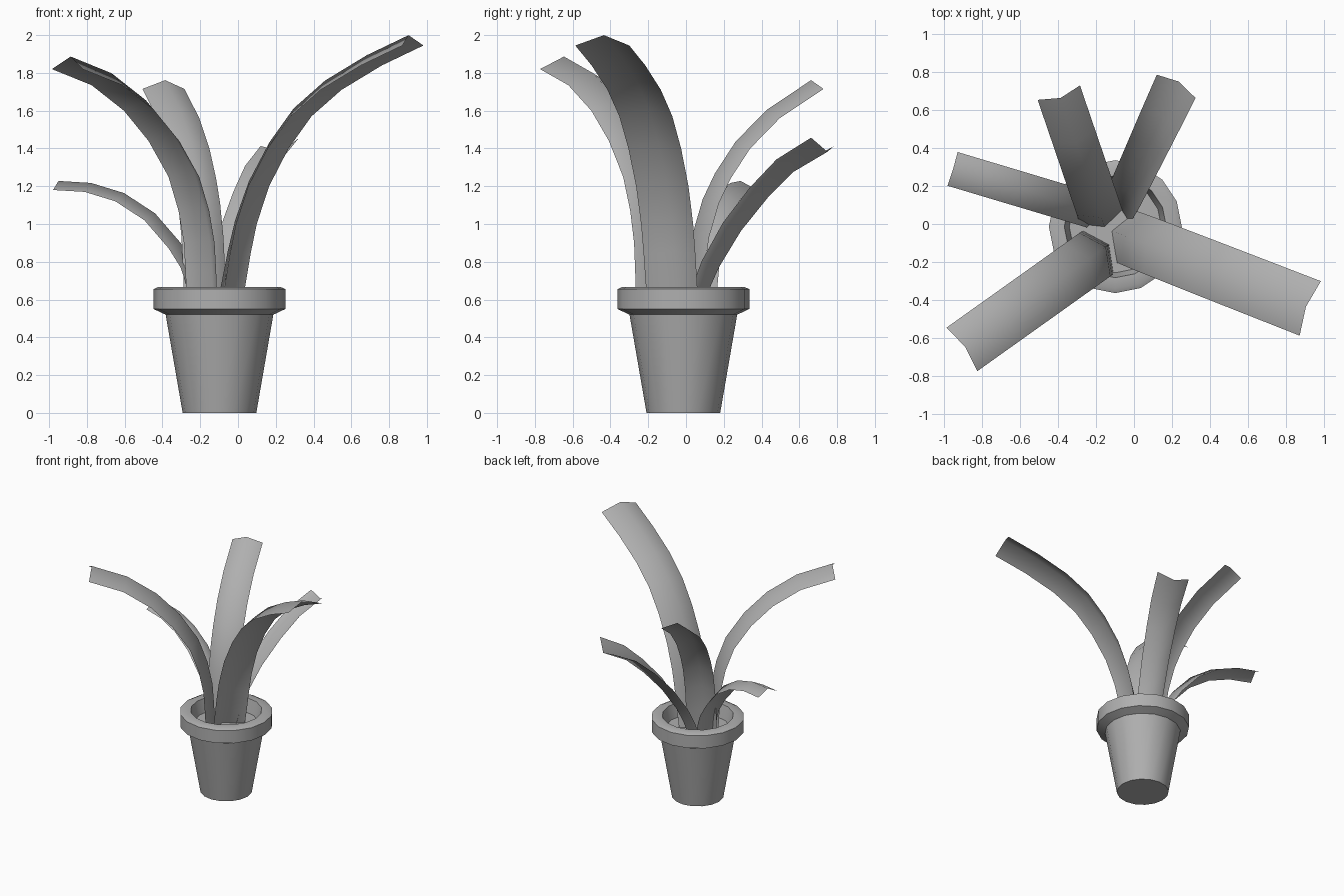
import bpy, bmesh, math
from mathutils import Vector

if "Cube" in bpy.data.objects:
    bpy.data.objects.remove(bpy.data.objects["Cube"])

CX, CY, SIDES = -0.098, -0.014, 16

# Mid grey shared by every part
GREY = bpy.data.materials.new("mid_grey")
GREY.diffuse_color = (0.43, 0.43, 0.43, 1)
GREY.use_nodes = True
GREY.node_tree.nodes["Principled BSDF"].inputs["Base Color"].default_value = GREY.diffuse_color


def make_object(name, bm, angle):
    me = bpy.data.meshes.new(name)
    bm.to_mesh(me)
    bm.free()
    me.materials.append(GREY)
    ob = bpy.data.objects.new(name, me)
    bpy.context.collection.objects.link(ob)
    bpy.ops.object.select_all(action='DESELECT')
    ob.select_set(True)
    bpy.context.view_layer.objects.active = ob
    bpy.ops.object.shade_smooth_by_angle(angle=math.radians(angle))
    return ob


def lathe(name, profile, cap_start=False, cap_end=False):
    """Revolve an (r, z) profile round the pot axis."""
    bm = bmesh.new()
    rings = []
    for r, z in profile:
        rings.append([bm.verts.new((CX + r * math.cos(math.tau * i / SIDES),
                                    CY + r * math.sin(math.tau * i / SIDES), z))
                      for i in range(SIDES)])
    for a, b in zip(rings, rings[1:]):
        for i in range(SIDES):
            j = (i + 1) % SIDES
            bm.faces.new((a[i], a[j], b[j], b[i]))
    if cap_start:
        bm.faces.new(rings[0][::-1])
    if cap_end:
        bm.faces.new(rings[-1])
    return make_object(name, bm, 30)


def leaf(name, base, tip, widths, arches, profile, roll=0):
    """Creased strip along a (distance, height) curve; widths and arches run base to tip."""
    base, tip = Vector((*base, 0)), Vector((*tip, 0))
    out = (tip - base).normalized()
    side = Vector((-out.y, out.x, 0))
    bm = bmesh.new()
    rows = []
    for i, (d, z) in enumerate(profile):
        f = i / (len(profile) - 1)
        width = widths[0] + (widths[1] - widths[0]) * f
        arch = arches[0] + (arches[1] - arches[0]) * min(1, 2 * f)
        d0, z0 = profile[max(i - 1, 0)]
        d1, z1 = profile[min(i + 1, len(profile) - 1)]
        t = Vector((d1 - d0, z1 - z0)).normalized()
        normal = out * -t.y + Vector((0, 0, t.x))
        c = base + out * d + Vector((0, 0, z))
        half = side * width / 2 - normal * roll * f
        rows.append([bm.verts.new(p) for p in (c - half, c + normal * arch, c + half)])
    for a, b in zip(rows, rows[1:]):
        for k in range(2):
            bm.faces.new((a[k], a[k + 1], b[k + 1], b[k]))
    return make_object(name, bm, 80)


# Pot with a flared collar and hollow top
lathe("pot", [(0.195, 0), (0.285, 0.52), (0.349, 0.55), (0.349, 0.655),
              (0.325, 0.666), (0.268, 0.666), (0.24, 0.55)], cap_start=True)
# Soil surface
lathe("soil", [(0.242, 0.56)], cap_end=True)

# Leaves
leaf("leaf_front_right", (-0.057, -0.06), (0.925, -0.443), (0.29, 0.307), (0.085, 0.06),
     [(0.02, 0.55), (0.045, 0.67), (0.075, 0.84), (0.11, 1.0), (0.18, 1.2), (0.29, 1.4),
      (0.42, 1.57), (0.59, 1.71), (0.82, 1.84), (1.055, 1.945)])
leaf("leaf_front_left", (-0.197, -0.155), (-0.91, -0.663), (0.28, 0.28), (0.07, 0.07),
     [(-0.01, 0.55), (0.0, 0.75), (0.01, 0.9), (0.045, 1.07), (0.11, 1.25), (0.24, 1.44),
      (0.40, 1.6), (0.61, 1.735), (0.868, 1.82)])
leaf("leaf_left", (-0.22, 0.07), (-0.955, 0.29), (0.185, 0.185), (0.048, 0.048),
     [(0, 0.55), (0.035, 0.7), (0.06, 0.77), (0.125, 0.87), (0.26, 1.02), (0.42, 1.12),
      (0.59, 1.17), (0.765, 1.18)])
leaf("leaf_back_left", (-0.172, 0.037), (-0.395, 0.69), (0.235, 0.235), (0.055, 0.055),
     [(0, 0.55), (0.02, 0.73), (0.05, 0.93), (0.105, 1.11), (0.17, 1.24), (0.28, 1.4),
      (0.445, 1.56), (0.69, 1.715)])
leaf("leaf_back_right", (-0.10, 0.04), (0.22, 0.72), (0.17, 0.236), (-0.05, -0.06),
     [(0, 0.55), (0.04, 0.67), (0.10, 0.8), (0.23, 1.0), (0.39, 1.18), (0.55, 1.325),
      (0.755, 1.435)], roll=0.025)
